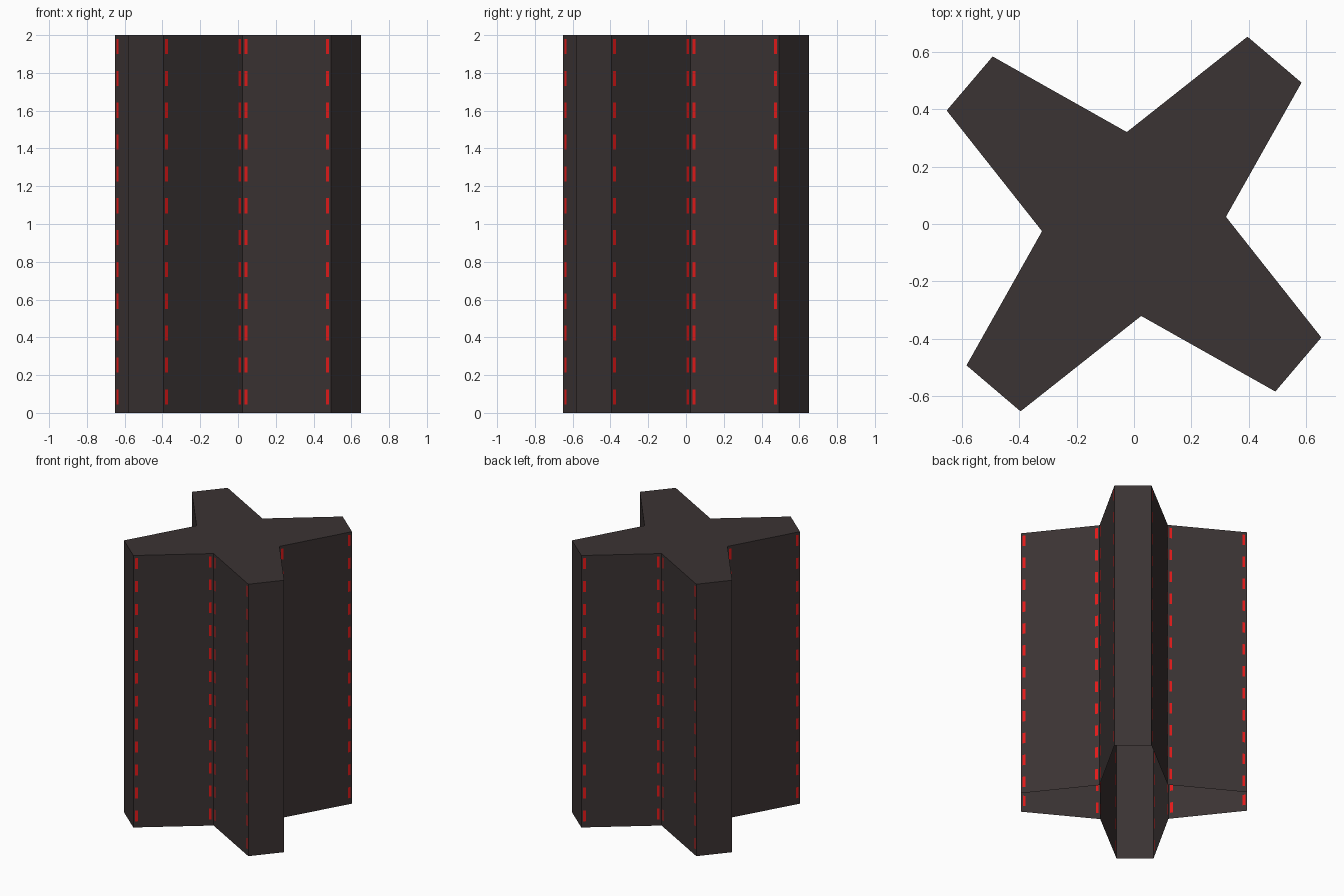
import bpy, bmesh
from mathutils import Vector

if "Cube" in bpy.data.objects:
    bpy.data.objects.remove(bpy.data.objects["Cube"])

HEIGHT = 2.0
DASHES = 12
PITCH, DASH_H, FIRST = 0.1686, 0.08, 0.045   # vertical rhythm of the red dashes
INSET, STRIP = 0.012, 0.018                  # dash distance from wall edge, dash width


def material(name, rgb):
    m = bpy.data.materials.new(name)
    m.diffuse_color = (*rgb, 1.0)
    m.use_nodes = True
    m.node_tree.nodes["Principled BSDF"].inputs["Base Color"].default_value = m.diffuse_color
    return m


dark = material("dark charcoal", (0.043, 0.033, 0.033))
red = material("signal red", (0.76, 0.010, 0.010))

# Four-armed cross outline: one arm rotated by quarter turns (counter-clockwise)
outline = []
arm = [Vector((0.32, 0.025)), Vector((0.583, 0.492)), Vector((0.395, 0.652))]
for k in range(4):
    for p in arm:
        q = p.copy()
        for _ in range(k):
            q = Vector((-q.y, q.x))
        outline.append(q)

# Heights where dashes start and stop
rows = [0.0]
for i in range(DASHES):
    z = FIRST + i * PITCH
    rows += [z, z + DASH_H]
rows.append(HEIGHT)

bm = bmesh.new()


def wall(a, b, dashed):
    """Upright wall from a to b, with dash cells cut in beside both edges."""
    length = (b - a).length
    cols = [0, length]
    if dashed:
        cols = [0, INSET, INSET + STRIP, length - INSET - STRIP, length - INSET, length]
    d = (b - a) / length
    grid = [[bm.verts.new((*(a + d * s), z)) for s in cols] for z in rows]
    for r in range(len(rows) - 1):
        for c in range(len(cols) - 1):
            f = bm.faces.new((grid[r][c], grid[r][c + 1], grid[r + 1][c + 1], grid[r + 1][c]))
            f.material_index = int(dashed and c in (1, 3) and r % 2 == 1)
    return grid[-1][:-1]


# Walls (arm ends stay plain) and top cap; the underside is open
top = []
for i, a in enumerate(outline):
    top += wall(a, outline[(i + 1) % len(outline)], i % 3 != 1)
bm.faces.new(top)
bmesh.ops.remove_doubles(bm, verts=bm.verts, dist=0.0005)

mesh = bpy.data.meshes.new("cross_pillar")
bm.to_mesh(mesh)
bm.free()
mesh.materials.append(dark)
mesh.materials.append(red)
pillar = bpy.data.objects.new("cross_pillar", mesh)
bpy.context.collection.objects.link(pillar)
